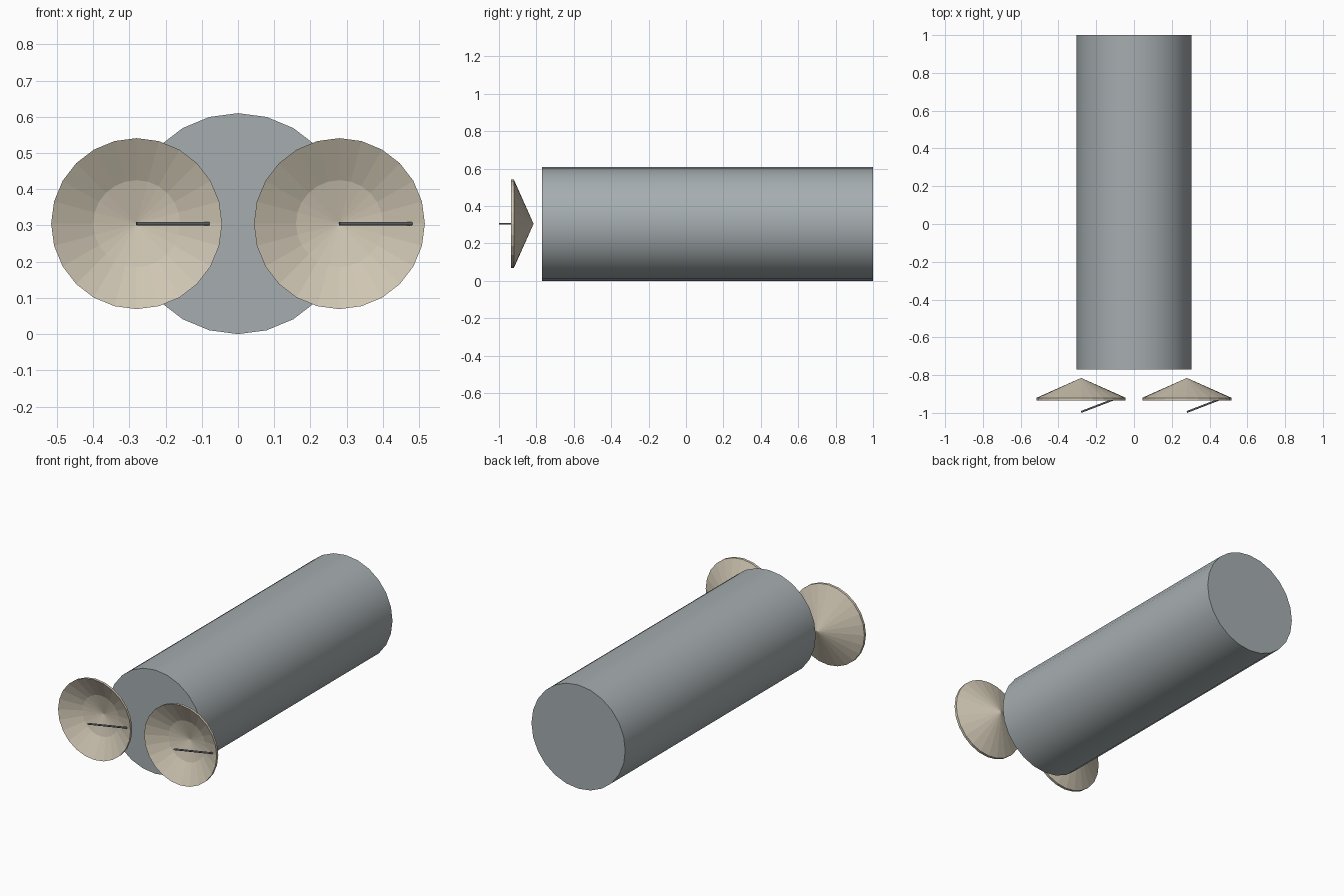
import bpy
import bmesh
import math
from mathutils import Vector

SIDES = 24
MID_Z = 0.305

cube = bpy.data.objects.get("Cube")
if cube:
    bpy.data.objects.remove(cube, do_unlink=True)


def material(name, rgb):
    mat = bpy.data.materials.new(name)
    mat.use_nodes = True
    mat.diffuse_color = (*rgb, 1)
    mat.node_tree.nodes["Principled BSDF"].inputs["Base Color"].default_value = (*rgb, 1)
    return mat


def lathe(name, profile, start, axis, mat, smooth=False):
    """Turn (radius, distance) points around an axis; zero radius makes a pole."""
    bm = bmesh.new()
    rings = []
    for radius, dist in profile:
        count = SIDES if radius else 1
        rings.append([bm.verts.new((radius * math.sin(math.tau * i / SIDES),
                                    radius * math.cos(math.tau * i / SIDES), dist))
                      for i in range(count)])
    for a, b in zip(rings, rings[1:]):
        for i in range(SIDES):
            j = (i + 1) % SIDES
            corners = [a[i % len(a)], a[j % len(a)], b[j % len(b)], b[i % len(b)]]
            bm.faces.new(list(dict.fromkeys(corners)))
    # Close open ends with flat caps
    for ring in (rings[0], rings[-1]):
        if len(ring) > 1:
            bm.faces.new(ring)
    bmesh.ops.recalc_face_normals(bm, faces=bm.faces)
    mesh = bpy.data.meshes.new(name)
    bm.to_mesh(mesh)
    bm.free()
    mesh.materials.append(mat)
    obj = bpy.data.objects.new(name, mesh)
    bpy.context.collection.objects.link(obj)
    obj.location = start
    obj.rotation_mode = 'QUATERNION'
    obj.rotation_quaternion = Vector(axis).to_track_quat('Z', 'Y')
    if smooth:
        bpy.ops.object.select_all(action='DESELECT')
        obj.select_set(True)
        bpy.context.view_layer.objects.active = obj
        bpy.ops.object.shade_smooth_by_angle(angle=math.radians(30))
    return obj


body_grey = material("body grey", (0.38, 0.42, 0.435))
dish_cream = material("dish cream", (0.62, 0.56, 0.445))
rod_grey = material("rod dark grey", (0.12, 0.13, 0.14))

# Long round body
lathe("body", [(0.305, 0), (0.305, 1.77)], (0, -0.77, MID_Z), (0, 1, 0), body_grey, True)

# Dish profile: outer cone, thin rim, steep bowl wall, shallow bowl floor
dish_profile = [(0, 0), (0.236, 0.105), (0.236, 0.12), (0.12, 0.06), (0, 0.03)]

for side, x in (("left", 0.28), ("right", -0.28)):
    lathe(side + "_dish", dish_profile, (x, -0.815, MID_Z), (0, -1, 0), dish_cream)
    # Feed rod leaning from the focus to the bowl wall
    tip = Vector((x, -0.995, MID_Z))
    foot = Vector((x + 0.2, -0.918, MID_Z))
    rod = foot - tip
    lathe(side + "_feed_rod", [(0.005, 0), (0.005, rod.length)], tip, rod, rod_grey, True)
